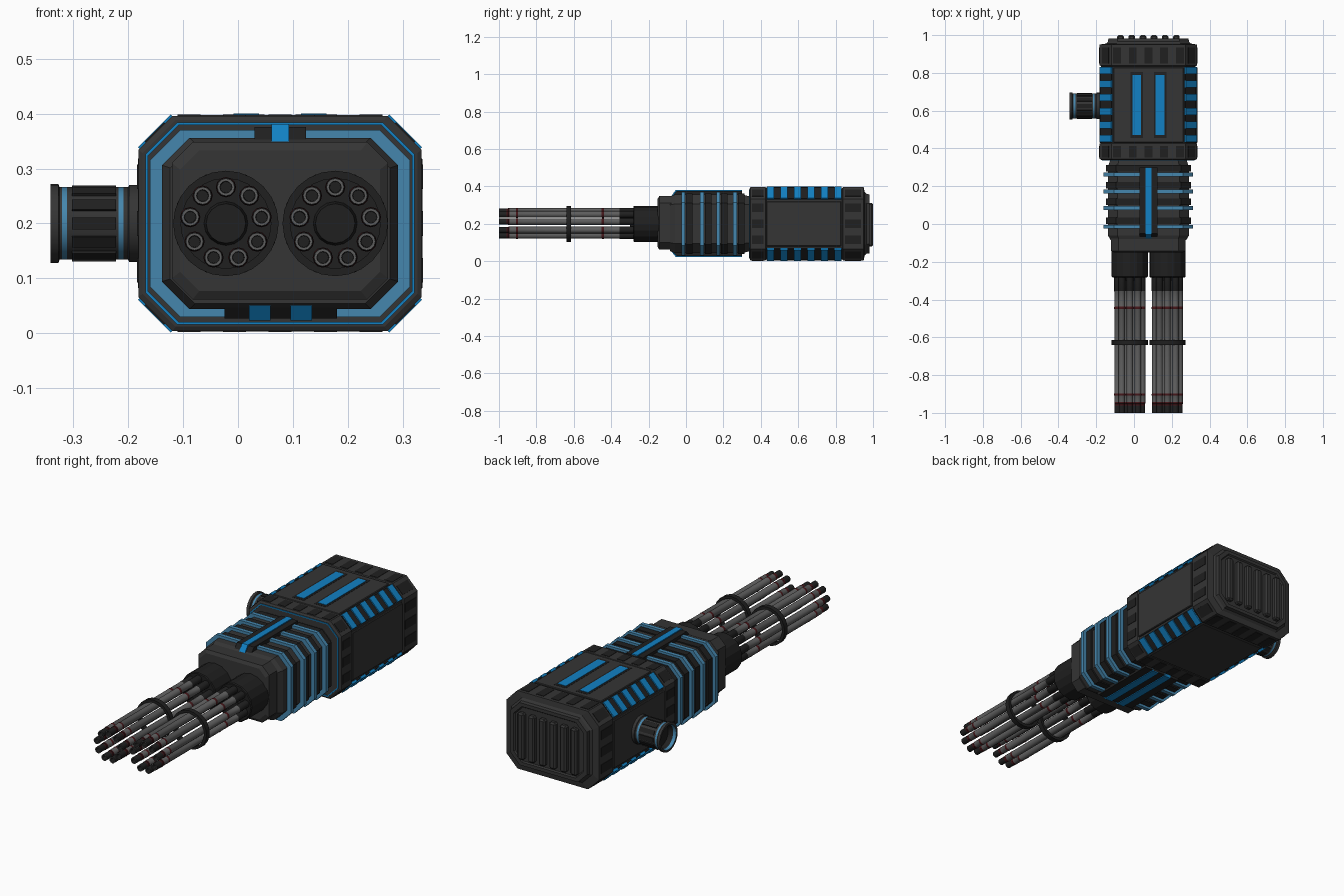
import bpy, bmesh, math
from mathutils import Matrix, Vector

if "Cube" in bpy.data.objects:
    bpy.data.objects.remove(bpy.data.objects["Cube"])

CX, CZ = 0.0765, 0.2          # axis of the gun body


def mat(name, *rgb):
    m = bpy.data.materials.new(name)
    m.diffuse_color = (*rgb, 1)
    m.use_nodes = True
    m.node_tree.nodes["Principled BSDF"].inputs["Base Color"].default_value = m.diffuse_color
    return m


BODY = mat("body_grey", 0.035, 0.035, 0.035)
DARK = mat("dark_grey", 0.014, 0.014, 0.014)
STEEL = mat("steel", 0.11, 0.11, 0.11)
BLUE = mat("blue", 0.006, 0.22, 0.55)
PALE = mat("pale_blue", 0.06, 0.24, 0.42)
RED = mat("dark_red", 0.06, 0.008, 0.01)


def finish(name, bm, mats, smooth=False):
    bmesh.ops.recalc_face_normals(bm, faces=bm.faces[:])
    me = bpy.data.meshes.new(name)
    bm.to_mesh(me)
    bm.free()
    for m in mats:
        me.materials.append(m)
    ob = bpy.data.objects.new(name, me)
    bpy.context.collection.objects.link(ob)
    if smooth:
        bpy.ops.object.select_all(action='DESELECT')
        ob.select_set(True)
        bpy.context.view_layer.objects.active = ob
        bpy.ops.object.shade_smooth_by_angle(angle=math.radians(35))
    return ob


def octagon(y, w, h, c, z=CZ):
    pts = [(w, h - c), (w - c, h), (c - w, h), (-w, h - c),
           (-w, c - h), (c - w, -h), (w - c, -h), (w, c - h)]
    return [Vector((CX + a, y, z + b)) for a, b in pts]


def loft(name, sections, m, closed=False):
    """Skin octagon sections along y; closed makes a frame instead of a solid."""
    bm = bmesh.new()
    loops = [[bm.verts.new(p) for p in octagon(*s)] for s in sections]
    pairs = list(zip(loops, loops[1:])) + ([(loops[-1], loops[0])] if closed else [])
    for a, b in pairs:
        for i in range(8):
            j = (i + 1) % 8
            bm.faces.new((a[i], a[j], b[j], b[i]))
    if not closed:
        bm.faces.new(loops[0])
        bm.faces.new(loops[-1])
    return finish(name, bm, [m])


def frame(name, y0, y1, w, h, c, t, m):
    o, i = (w, h, c), (w - t, h - t, c - 0.586 * t)
    return loft(name, [(y0, *o), (y1, *o), (y1, *i), (y0, *i)], m, closed=True)


def boxes(name, items, m, bevel=0):
    """items: (centre, size, rotation about y)"""
    bm = bmesh.new()
    for loc, size, rot in items:
        mx = Matrix.Translation(loc) @ Matrix.Rotation(rot, 4, 'Y') @ Matrix.Diagonal((*size, 1))
        bmesh.ops.create_cube(bm, size=1, matrix=mx)
    if bevel:
        bmesh.ops.bevel(bm, geom=bm.edges[:], offset=bevel, segments=1, affect='EDGES')
    return finish(name, bm, [m])


def span(x0, x1, y0, y1, z0, z1):
    return (((x0 + x1) / 2, (y0 + y1) / 2, (z0 + z1) / 2), (x1 - x0, y1 - y0, z1 - z0), 0)


def lathe(name, profile, mats, n, place, smooth=True):
    """Closed profile of (radius, distance, material index) turned about -y or -x."""
    bm = bmesh.new()
    rings = []
    for r, d, _ in profile:
        if r == 0:
            rings.append([bm.verts.new((0, 0, d))] * n)
        else:
            rings.append([bm.verts.new((r * math.cos(2 * math.pi * k / n),
                                        r * math.sin(2 * math.pi * k / n), d)) for k in range(n)])
    for a, b, p in zip(rings, rings[1:], profile):
        for k in range(n):
            j = (k + 1) % n
            f = bm.faces.new(list(dict.fromkeys((a[k], a[j], b[j], b[k]))))
            f.material_index = p[2]
    ob = finish(name, bm, mats, smooth)
    ob.matrix_world = place
    return ob


# Main rear housing with bands at both ends and a stepped end cap
loft("rear_housing", [(0.34, 0.25, 0.188, 0.06), (0.345, 0.258, 0.196, 0.062),
                      (0.425, 0.258, 0.196, 0.062), (0.43, 0.25, 0.19, 0.06),
                      (0.835, 0.25, 0.19, 0.06), (0.84, 0.258, 0.196, 0.062),
                      (0.95, 0.258, 0.196, 0.062), (0.955, 0.225, 0.17, 0.058),
                      (0.965, 0.215, 0.16, 0.05), (0.982, 0.212, 0.157, 0.05),
                      (0.982, 0.195, 0.14, 0.045), (0.975, 0.19, 0.135, 0.042)], BODY)
frame("front_light_line", 0.336, 0.35, 0.245, 0.184, 0.058, 0.005, BLUE)

# Raised panels on the housing sides, top and bottom
side_panels, band_windows = [], []
for s in (-1, 1):
    x, z = CX + s * 0.252, CZ + s * 0.192
    side_panels.append(((x, 0.63, 0.2), (0.014, 0.4, 0.24), 0))
    side_panels.append(((CX, 0.63, z), (0.37, 0.4, 0.01), 0))
    for y, d in ((0.383, 0.062), (0.892, 0.085)):
        for k in (-1, 0, 1):
            band_windows.append(((CX + s * 0.256, y, 0.2 + k * 0.085), (0.009, d, 0.045), 0))
        for k in range(5):
            band_windows.append(((CX + (k - 2) * 0.083, y, CZ + s * 0.1945), (0.042, d, 0.007), 0))
        band_windows += [((CX + a * 0.2265, y, CZ + s * 0.1645), (0.05, d, 0.006), a * s * math.pi / 4)
                         for a in (-1, 1)]
boxes("housing_panels", side_panels, BODY, 0.003)
boxes("band_windows", band_windows, DARK)

# Blue light slats on the four chamfers, over dark backing strips
slats, backs = [], []
for sx in (-1, 1):
    for sz in (-1, 1):
        rot = sx * sz * math.pi / 4
        backs.append(((CX + sx * 0.221, 0.632, CZ + sz * 0.161), (0.08, 0.4, 0.01), rot))
        for k in range(6):
            slats.append(((CX + sx * 0.224, 0.452 + 0.0722 * k, CZ + sz * 0.164),
                          (0.084, 0.037, 0.013), rot))
boxes("chamfer_backing", backs, DARK)
boxes("chamfer_lights", slats, BLUE)

# Two long lights on the housing top
boxes("top_light_frames", [span(CX + s * 0.0615 - 0.033, CX + s * 0.0615 + 0.033, 0.455, 0.805, 0.38, 0.398)
                           for s in (-1, 1)], DARK)
boxes("top_lights", [span(CX + s * 0.0615 - 0.023, CX + s * 0.0615 + 0.023, 0.47, 0.79, 0.38, 0.4)
                     for s in (-1, 1)], BLUE)

# Vertical cooling bars on the back
boxes("rear_bars", [((CX + (k - 2.5) * 0.059, 0.985, 0.195), (0.036, 0.03, 0.235), 0)
                    for k in range(6)], BODY, 0.008)

# Middle section and front block
loft("middle_section", [(-0.085, 0.2, 0.146, 0.045), (-0.06, 0.215, 0.156, 0.05),
                        (0.3, 0.215, 0.156, 0.05), (0.345, 0.2, 0.146, 0.045)], BODY)
loft("front_block", [(-0.152, 0.182, 0.128, 0.035, 0.205), (-0.143, 0.197, 0.143, 0.038, 0.205),
                     (-0.07, 0.197, 0.143, 0.038, 0.205)], BODY)
for i, y in enumerate((-0.015, 0.085, 0.172, 0.262)):
    frame(f"light_ring_{i + 1}", y - 0.01, y + 0.01, 0.237, 0.17, 0.055, 0.024, PALE)
    frame(f"rib_{i + 1}", y + 0.016, y + 0.05, 0.224, 0.162, 0.052, 0.015, DARK)


def strip(name, xs, z0, z1, y0, y1, slope, m):
    """Long strip on the middle section whose outer front edge slopes back."""
    bm = bmesh.new()
    prof = [(y0, z0), (y0 + slope, z1), (y1, z1), (y1, z0)]
    for xa, xb in xs:
        a, b = ([bm.verts.new((x, y, z)) for y, z in prof] for x in (xa, xb))
        bm.faces.new(a)
        bm.faces.new(b)
        for i in range(4):
            j = (i + 1) % 4
            bm.faces.new((a[i], a[j], b[j], b[i]))
    return finish(name, bm, [m])


# Spine strips: one light above, two below
strip("top_spine", [(0.03, 0.124)], 0.345, 0.376, -0.075, 0.3, 0.025, DARK)
strip("top_spine_light", [(0.061, 0.093)], 0.346, 0.381, -0.08, 0.3, 0.025, BLUE)
strip("belly_spine", [(-0.025, 0.18)], 0.055, 0.027, -0.075, 0.3, 0.025, DARK)
strip("belly_lights", [(0.02, 0.059), (0.096, 0.135)], 0.054, 0.023, -0.08, 0.3, 0.025, BLUE)

# Side pipe, turned about -x
pipe = [(0, 0.17, 0), (0.07, 0.17, 0), (0.07, 0.198, 0), (0.066, 0.2, 0), (0.066, 0.208, 1), (0.066, 0.218, 0),
        (0.066, 0.311, 1), (0.066, 0.32, 0), (0.066, 0.325, 0), (0.072, 0.327, 0), (0.072, 0.341, 0),
        (0.061, 0.341, 1), (0.059, 0.325, 2), (0.055, 0.3, 2), (0, 0.3, 2)]
to_left = Matrix.Translation((0, 0.625, CZ)) @ Matrix.Rotation(-math.pi / 2, 4, 'Y')
lathe("side_pipe", pipe, [BODY, PALE, DARK], 24, to_left)
slots = []
for k in range(12):
    a = k * math.pi / 6
    slots.append(to_left @ Matrix.Rotation(a, 4, 'Z') @ Matrix.Translation((0.066, 0, 0.262))
                 @ Matrix.Diagonal((0.006, 0.022, 0.08, 1)))
bm = bmesh.new()
for mx in slots:
    bmesh.ops.create_cube(bm, size=1, matrix=mx)
finish("pipe_grips", bm, [DARK])

# Twin rotary barrel clusters, turned about -y
to_front = Matrix.Rotation(math.pi / 2, 4, 'X')
barrel = [(0, 0.27, 1), (0.0185, 0.27, 1), (0.0185, 0.355, 0), (0.0175, 0.357, 0),
          (0.0175, 0.438, 2), (0.0185, 0.44, 2), (0.0185, 0.449, 2), (0.0175, 0.451, 0),
          (0.0175, 0.898, 2), (0.0185, 0.9, 2), (0.0185, 0.907, 2), (0.0175, 0.909, 0),
          (0.0175, 0.943, 2), (0.0175, 0.95, 1), (0.016, 0.952, 2), (0.016, 0.96, 1),
          (0.016, 1.0, 0), (0.011, 1.0, 1), (0.01, 0.95, 1), (0, 0.95, 1)]
for side, cx in (("left", -0.022), ("right", 0.177)):
    base = Matrix.Translation((cx, 0, CZ)) @ to_front
    lathe(f"{side}_collar", [(0, 0.13, 0), (0.096, 0.13, 0), (0.096, 0.278, 0), (0.092, 0.282, 0),
                             (0.04, 0.282, 0), (0.036, 0.3, 0), (0, 0.3, 0)], [DARK], 16, base, False)
    lathe(f"{side}_clamp_hoop", [(0.082, 0.615, 0), (0.096, 0.615, 0), (0.096, 0.64, 0), (0.082, 0.64, 0),
                                 (0.082, 0.615, 0)], [DARK], 24, base)
    for k in range(9):
        a = math.pi / 2 + k * 2 * math.pi / 9
        lathe(f"{side}_barrel_{k + 1}", barrel, [STEEL, DARK, RED], 12,
              Matrix.Translation((0.066 * math.cos(a), 0, 0.066 * math.sin(a))) @ base)
